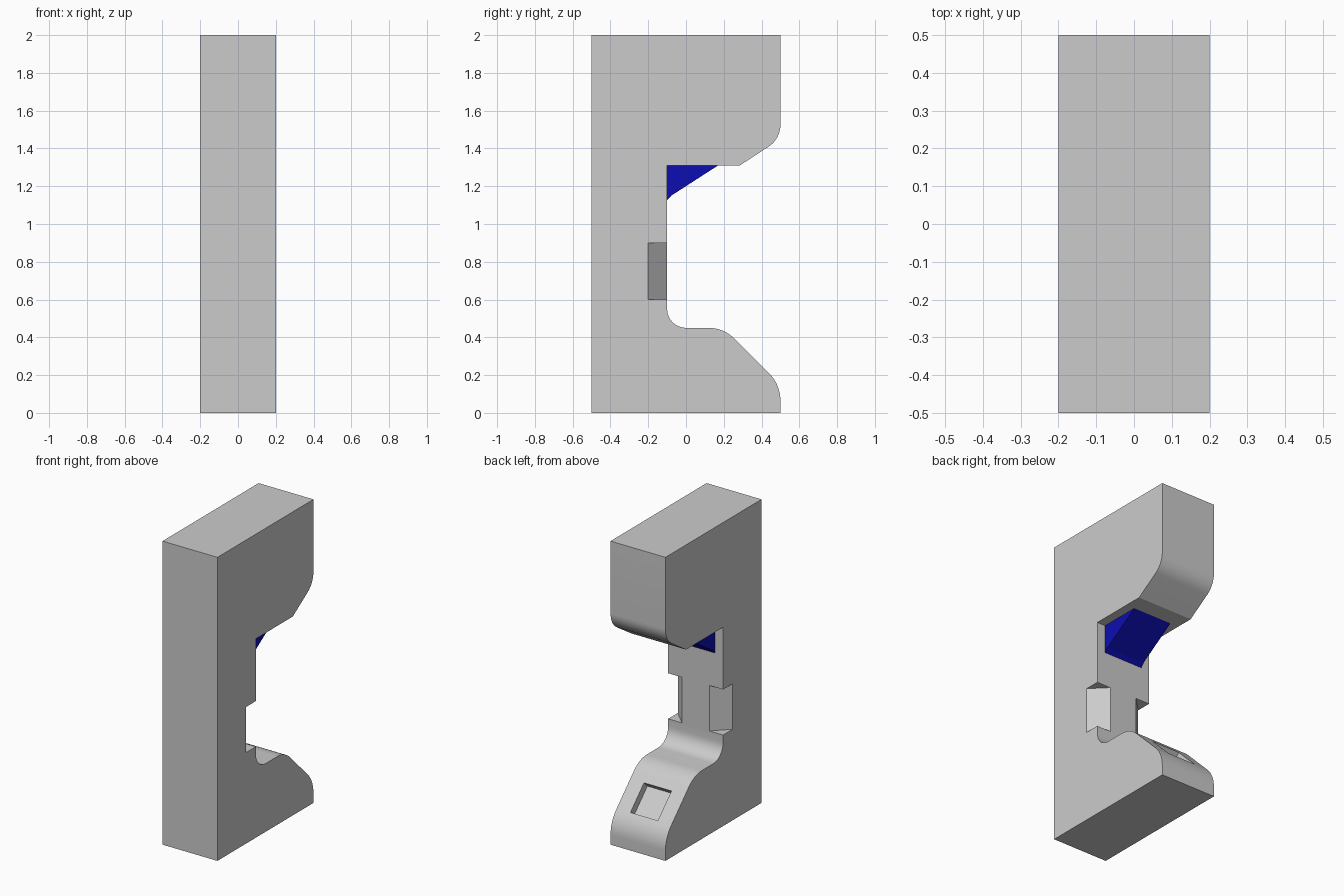
import bpy, bmesh, math
from mathutils import Vector

if "Cube" in bpy.data.objects:
    bpy.data.objects.remove(bpy.data.objects["Cube"])


def prism(name, points, sweep):
    """Extrude a closed 3D outline along a vector."""
    bm = bmesh.new()
    face = bm.faces.new([bm.verts.new(p) for p in points])
    geo = bmesh.ops.extrude_face_region(bm, geom=[face], use_keep_orig=True)["geom"]
    bmesh.ops.translate(bm, vec=Vector(sweep),
                        verts=[g for g in geo if isinstance(g, bmesh.types.BMVert)])
    bmesh.ops.recalc_face_normals(bm, faces=bm.faces[:])
    mesh = bpy.data.meshes.new(name)
    bm.to_mesh(mesh)
    bm.free()
    obj = bpy.data.objects.new(name, mesh)
    bpy.context.collection.objects.link(obj)
    return obj


def rounded(corners, steps=8):
    """Outline from (y, z, tangent length) corners, rounding where length > 0."""
    out = []
    for i, (y, z, t) in enumerate(corners):
        p = Vector((y, z))
        if t == 0:
            out.append(p)
            continue
        a = (Vector(corners[i - 1][:2]) - p).normalized()
        b = (Vector(corners[(i + 1) % len(corners)][:2]) - p).normalized()
        half = a.angle(b) / 2
        radius = t * math.tan(half)
        centre = p + (a + b).normalized() * (t / math.cos(half))
        start, end = p + a * t - centre, p + b * t - centre
        sweep = math.pi - 2 * half
        for k in range(steps + 1):
            f = k / steps
            v = (start * math.sin((1 - f) * sweep) + end * math.sin(f * sweep)) / math.sin(sweep)
            out.append(centre + v.normalized() * radius)
    return out


def cut(target, cutter):
    cutter.hide_render = True
    mod = target.modifiers.new("cut", 'BOOLEAN')
    mod.operation, mod.solver, mod.object = 'DIFFERENCE', 'EXACT', cutter
    bpy.context.view_layer.objects.active = target
    bpy.ops.object.modifier_apply(modifier=mod.name)
    bpy.data.objects.remove(cutter)


# Main body: C-shaped side profile
profile = rounded([
    (-0.5, 0, 0), (0.5, 0, 0), (0.5, 0.15, 0.085), (0.2, 0.45, 0.08),
    (-0.1, 0.45, 0.1), (-0.1, 1.31, 0), (0.285, 1.31, 0),
    (0.5, 1.45, 0.075), (0.5, 2, 0), (-0.5, 2, 0)])
body = prism("cabinet_body", [(-0.2, y, z) for y, z in profile], (0.4, 0, 0))

# Chamfered notches on both column corners
for s in (-1, 1):
    tri = [(s * 0.05, -0.05, 0.6), (s * 0.25, -0.25, 0.6), (s * 0.25, -0.05, 0.6)]
    cut(body, prism("notch_cutter", tri, (0, 0, 0.3)))

# Square pocket in the sloped base
bpy.ops.mesh.primitive_cube_add(size=1, location=(0, 0.365, 0.285),
                                rotation=(-math.pi / 4, 0, 0))
pocket = bpy.context.object
pocket.scale = (0.2, 0.2, 0.1)
bpy.context.view_layer.update()
cut(body, pocket)

# Blue wedge under the overhang
wedge = prism("screen_wedge", [(-0.14, y, z) for y, z in
              [(-0.1, 1.31), (-0.1, 1.125), (-0.078, 1.15), (0.17, 1.31)]], (0.28, 0, 0))
blue = bpy.data.materials.new("blue")
blue.diffuse_color = (0.004, 0.004, 0.45, 1)
blue.use_nodes = True
blue.node_tree.nodes["Principled BSDF"].inputs["Base Color"].default_value = blue.diffuse_color
wedge.data.materials.append(blue)

# Smooth curves, crisp edges
bpy.ops.object.select_all(action='DESELECT')
body.select_set(True)
bpy.context.view_layer.objects.active = body
bpy.ops.object.shade_smooth_by_angle(angle=math.radians(25))
